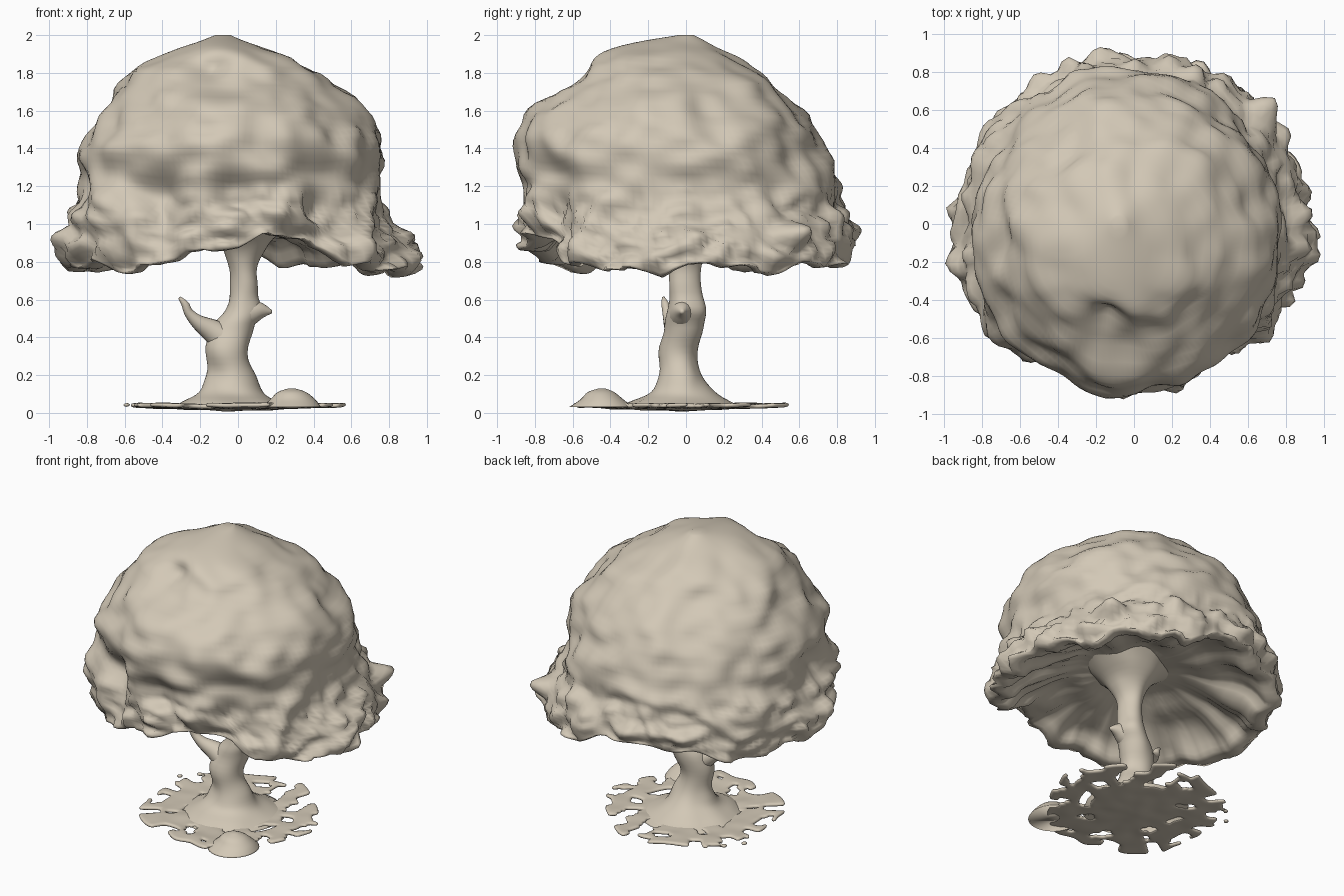
import bpy, bmesh, math
from math import sin, cos, pi, exp
from mathutils import Vector, noise

if "Cube" in bpy.data.objects:
    bpy.data.objects.remove(bpy.data.objects["Cube"], do_unlink=True)

clay = bpy.data.materials.new("pale_clay")
clay.use_nodes = True
COLOUR = (0.65, 0.58, 0.47, 1)
clay.diffuse_color = COLOUR
clay.node_tree.nodes["Principled BSDF"].inputs["Base Color"].default_value = COLOUR


def finish(bm, name):
    bmesh.ops.recalc_face_normals(bm, faces=bm.faces)
    mesh = bpy.data.meshes.new(name)
    bm.to_mesh(mesh)
    bm.free()
    mesh.materials.append(clay)
    mesh.shade_smooth()
    obj = bpy.data.objects.new(name, mesh)
    bpy.context.collection.objects.link(obj)
    return obj


def loft(rings, name, cap=True):
    """Skin a list of closed rings of points."""
    bm = bmesh.new()
    loops = [[bm.verts.new(p) for p in ring] for ring in rings]
    n = len(loops[0])
    for a, b in zip(loops, loops[1:]):
        for i in range(n):
            j = (i + 1) % n
            bm.faces.new((a[i], a[j], b[j], b[i]))
    if cap:
        bm.faces.new(loops[0])
        bm.faces.new(loops[-1])
    return finish(bm, name)


def subdivide_rows(rows, steps):
    """Catmull-Rom interpolation through rows of numbers."""
    out = []
    for i in range(len(rows) - 1):
        p = [rows[max(0, min(len(rows) - 1, i + k))] for k in (-1, 0, 1, 2)]
        for s in range(steps):
            t = s / steps
            out.append([b + t / 2 * (c - a + t * (2*a - 5*b + 4*c - d + t * (3*(b - c) + d - a)))
                        for a, b, c, d in zip(*p)])
    return out + [list(rows[-1])]


def ring(row, n):
    """Lopsided ellipse from z and its extents in x and y."""
    z, x0, x1, y0, y1 = row
    cx, cy = (x0 + x1) / 2, (y0 + y1) / 2
    return [Vector((cx + (x1 - x0) / 2 * cos(a), cy + (y1 - y0) / 2 * sin(a), z))
            for a in (2 * pi * i / n for i in range(n))]


# Crown: stacked lopsided rings, a wavy rim and a hollow underside
CROWN = [(2.0, -.12, -.04, -.04, .04), (1.93, -.3, .12, -.4, .18),
         (1.8, -.54, .45, -.55, .38), (1.6, -.7, .67, -.8, .6),
         (1.4, -.83, .75, -.88, .73), (1.2, -.85, .76, -.86, .81),
         (1.05, -.9, .81, -.88, .82), (.9, -.92, .9, -.87, .87), (.78, -.89, .9, -.84, .87)]
UNDERSIDE = [(.95, -.02), (.89, .02), (.8, .4), (.6, .75), (.38, .95), (.2, 1.0), (.03, 1.0)]
# Hollows: position, radius, depth
DENTS = [((-.45, -.75, 1.16), .15, .15), ((0, -.88, 1.15), .1, .12),
         ((.45, -.72, 1.02), .17, .12), ((-.22, -.85, 1.0), .1, .06),
         ((.82, -.3, 1.03), .15, .08), ((-.15, -.5, 1.83), .09, .04),
         ((.5, -.6, 1.5), .1, .05), ((-.8, -.2, 1.2), .14, .06)]


def rim_height(a):
    front = exp(-((a - 1.58 * pi) / .5) ** 2)
    back = exp(-((a - .58 * pi) / .45) ** 2)
    side = exp(-((a - 1.82 * pi) / .4) ** 2)
    return .77 + .17 * front + .12 * back - .04 * side + .02 * sin(9 * a) + .015 * sin(17 * a + 1)


def lumps(p, low):
    big = noise.noise(p * 3.2 + Vector((7, 3, 1)))
    mid = noise.noise(Vector((p.x * 6, p.y * 6, p.z * 9)))
    spike = abs(noise.noise(p * 8 + Vector((2, 9, 4))))
    d = .055 * big + .04 * mid + low * (.13 * spike - .01)
    for centre, r, depth in DENTS:
        d -= depth * exp(-((p - Vector(centre)).length / r) ** 2)
    return d


N = 144
crown_rings = []
for row in subdivide_rows(CROWN, 6):
    pts = ring(row, N)
    low = max(0, min(1, (1.25 - row[0]) / .3))
    spread = min(1, (2.0 - row[0]) / .15)
    for i, p in enumerate(pts):
        a = 2 * pi * i / N
        out = Vector((cos(a), sin(a), .25)).normalized()
        if p.z < 1.25:
            p.z = 1.25 - (1.25 - p.z) * (1.25 - rim_height(a)) / .47
        p += out * lumps(p, low) * spread
    crown_rings.append(pts)
rim = crown_rings[-1]
for scale, rise in subdivide_rows(UNDERSIDE, 3):
    pts = []
    for p in rim:
        q = Vector((p.x * scale, p.y * scale, p.z + (1.0 - p.z) * rise))
        q.z += .07 * noise.noise(q * 4) * min(1, 2 * scale) * max(0, min(1, rise * 2))
        pts.append(q)
    crown_rings.append(pts)
crown = loft(crown_rings, "leaf_crown")

# Trunk: flared at the roots and where it meets the crown
TRUNK = [(.025, -.36, .3, -.36, .32), (.06, -.29, .22, -.29, .23), (.11, -.2, .14, -.19, .15),
         (.2, -.17, .09, -.14, .09), (.32, -.165, .05, -.14, .06), (.45, -.14, .08, -.12, .09),
         (.54, -.07, .13, -.1, .1), (.64, -.04, .1, -.09, .08), (.76, -.045, .1, -.09, .08),
         (.87, -.08, .15, -.13, .13), (.97, -.17, .25, -.22, .22), (1.05, -.3, .36, -.3, .3)]
trunk_rings = []
for row in subdivide_rows(TRUNK, 4):
    pts = ring(row, 40)
    for p in pts:
        out = Vector((p.x, p.y, 0)).normalized()
        p += out * .02 * noise.noise(p * 7)
    trunk_rings.append(pts)
loft(trunk_rings, "trunk")


def limb(name, path):
    """Tapering branch along points with radii."""
    rings = []
    rows = subdivide_rows(path, 5)
    for i, (x, y, z, r) in enumerate(rows):
        a, b = rows[max(0, i - 1)], rows[min(len(rows) - 1, i + 1)]
        turn = (Vector(b[:3]) - Vector(a[:3])).to_track_quat('Z', 'Y')
        rings.append([Vector((x, y, z)) + turn @ Vector((r * cos(k * pi / 8), r * sin(k * pi / 8), 0))
                      for k in range(16)])
    return loft(rings, name)


limb("side_branch", [(-.03, -.03, .36, .09), (-.13, -.05, .43, .065), (-.21, -.08, .48, .04),
                     (-.26, -.1, .53, .025), (-.28, -.11, .575, .02), (-.31, -.12, .61, .008)])
limb("branch_stub", [(.03, -.02, .52, .08), (.11, -.02, .54, .05), (.18, -.02, .535, .008)])


# Root plate: thin ragged disc with eaten-out holes
def plate_radius(a):
    return .57 + .035 * sin(5 * a + 1) + .05 * noise.noise(Vector((cos(a) * 4, sin(a) * 4, 3)))


def is_gap(c):
    r, a = c.length, math.atan2(c.y, c.x)
    if r < .27 or (c - Vector((.28, -.44, 0))).length < .14:
        return False
    notch = r > .48 and sin(13 * a + 3 * sin(2 * a)) > .55
    bias = .1 * cos(a - pi / 4)
    return notch or noise.noise(Vector((c.x * 9, c.y * 9, 5))) + bias > .24


bm = bmesh.new()
RINGS, SEGS = 16, 88
grid = []
for k in range(RINGS + 1):
    loop = []
    for i in range(SEGS):
        a = 2 * pi * i / SEGS
        r = .03 + (plate_radius(a) - .03) * k / RINGS
        x, y = r * cos(a) - .03, r * sin(a) - .03
        z = .022 + .035 * r + .008 * noise.noise(Vector((x * 9, y * 9, 0)))
        loop.append(bm.verts.new((x, y, z)))
    grid.append(loop)
bm.faces.new(grid[0])
for a, b in zip(grid, grid[1:]):
    for i in range(SEGS):
        j = (i + 1) % SEGS
        quad = (a[i], a[j], b[j], b[i])
        mid = sum((v.co for v in quad), Vector()) / 4
        mid.z = 0
        if not is_gap(mid):
            bm.faces.new(quad)
bmesh.ops.delete(bm, geom=[v for v in bm.verts if not v.link_faces], context='VERTS')
plate = finish(bm, "root_plate")
shell = plate.modifiers.new("thickness", 'SOLIDIFY')
shell.thickness = .024
shell.offset = 0
rounding = plate.modifiers.new("rounding", 'SUBSURF')
rounding.levels = rounding.render_levels = 1

# Mound on the root plate
MOUND = [(.03, .12, .44, -.62, -.28), (.07, .17, .41, -.56, -.33), (.11, .21, .36, -.52, -.38),
         (.13, .27, .3, -.46, -.43)]
loft([ring(row, 32) for row in subdivide_rows(MOUND, 4)], "root_mound")

bpy.context.view_layer.update()
